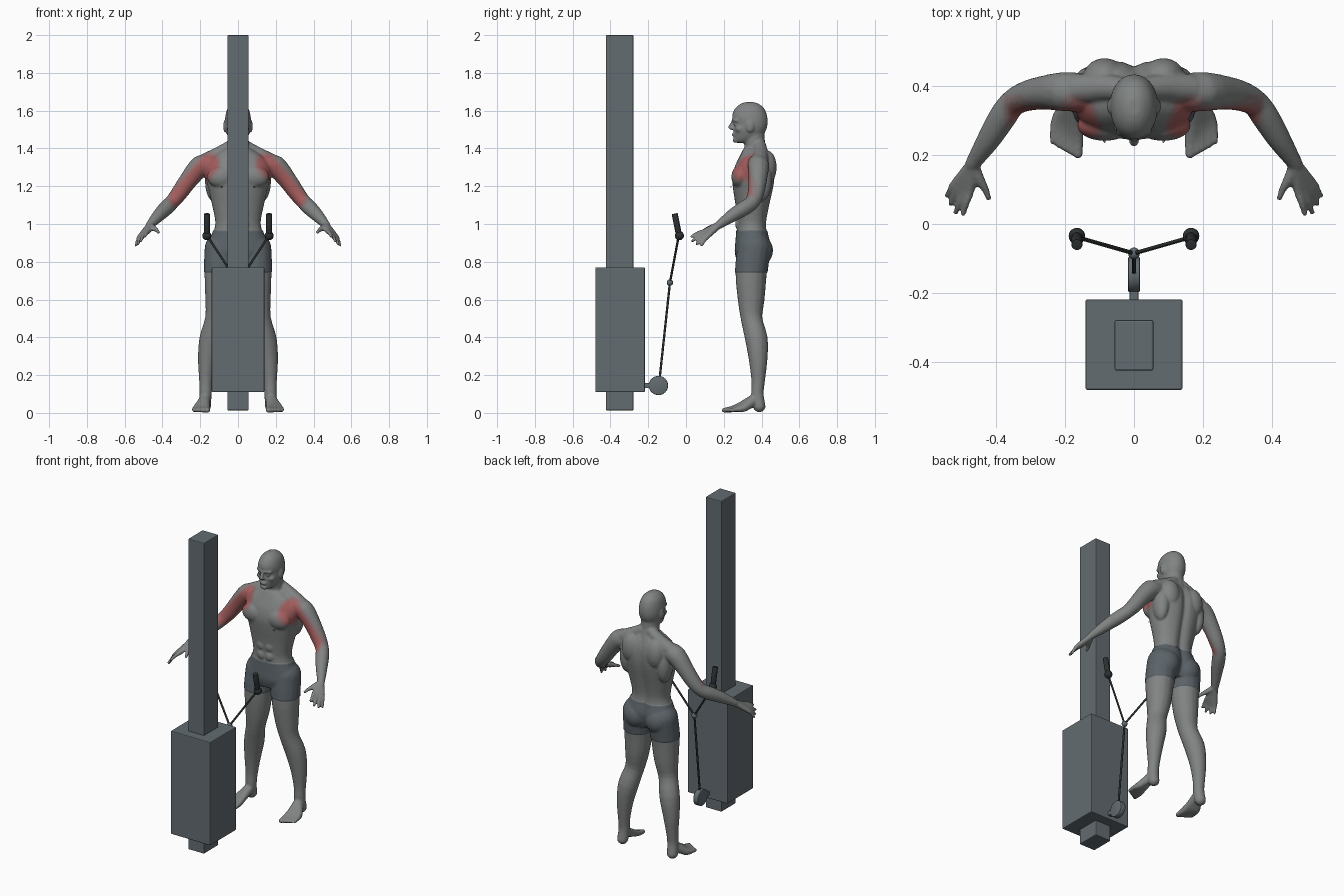
import bpy, bmesh, math
from mathutils import Vector

cube = bpy.data.objects.get("Cube")
if cube:
    bpy.data.objects.remove(cube, do_unlink=True)


def material(name, r, g, b):
    mat = bpy.data.materials.new(name)
    mat.use_nodes = True
    mat.diffuse_color = (r, g, b, 1)
    mat.node_tree.nodes["Principled BSDF"].inputs["Base Color"].default_value = (r, g, b, 1)
    return mat


skin = material("grey skin", .22, .23, .23)
cloth = material("shorts slate", .105, .125, .14)
red = material("muscle red", .36, .105, .105)
red_mid = material("soft red", .30, .14, .14)
red_faint = material("faint red", .25, .19, .19)
metal = material("machine slate", .125, .15, .165)
rubber = material("black rubber", .025, .03, .03)


def add_object(name, bm, *mats):
    bmesh.ops.recalc_face_normals(bm, faces=bm.faces[:])
    mesh = bpy.data.meshes.new(name)
    bm.to_mesh(mesh)
    bm.free()
    obj = bpy.data.objects.new(name, mesh)
    bpy.context.collection.objects.link(obj)
    for mat in mats:
        mesh.materials.append(mat)
    bpy.ops.object.select_all(action='DESELECT')
    obj.select_set(True)
    bpy.context.view_layer.objects.active = obj
    return obj


# ---------- machine ----------
def box(name, low, high, bevel):
    bm = bmesh.new()
    bmesh.ops.create_cube(bm, size=1)
    for v in bm.verts:
        v.co = [a + (c + .5) * (b - a) for a, b, c in zip(low, high, v.co)]
    bmesh.ops.bevel(bm, geom=bm.edges[:], offset=bevel, segments=2, profile=.5, affect='EDGES')
    return add_object(name, bm, metal)


def rod(name, start, end, radius, mat, sides=24, bevel=0):
    start, end = Vector(start), Vector(end)
    axis = end - start
    bm = bmesh.new()
    bmesh.ops.create_cone(bm, cap_ends=True, segments=sides, radius1=radius, radius2=radius,
                          depth=axis.length)
    if bevel:
        rim = [e for e in bm.edges if abs(e.verts[0].co.z - e.verts[1].co.z) < bevel]
        bmesh.ops.bevel(bm, geom=rim, offset=bevel, segments=2, profile=.5, affect='EDGES')
    turn = Vector((0, 0, 1)).rotation_difference(axis).to_matrix()
    for v in bm.verts:
        v.co = turn @ v.co + (start + end) / 2
    obj = add_object(name, bm, mat)
    bpy.ops.object.shade_smooth_by_angle(angle=math.radians(40))
    return obj


def sphere(name, centre, radius, mat):
    bm = bmesh.new()
    bmesh.ops.create_uvsphere(bm, u_segments=20, v_segments=12, radius=radius)
    bmesh.ops.translate(bm, vec=centre, verts=bm.verts[:])
    add_object(name, bm, mat)
    bpy.ops.object.shade_smooth_by_angle(angle=math.radians(40))


box("column", (-.056, -.424, .013), (.056, -.278, 2), .005)
box("weight_housing", (-.14, -.48, .11), (.14, -.218, .77), .005)
box("pulley_bracket", (-.013, -.225, .132), (.013, -.15, .158), .003)
rod("pulley_wheel", (-.017, -.146, .145), (.017, -.146, .145), .051, metal, 32, .004)
joint = (0, -.085, .69)
rod("main_cable", (0, -.143, .15), joint, .006, rubber, 12)
sphere("cable_joint", joint, .017, metal)
for side, word in ((1, "left"), (-1, "right")):
    rod(word + "_cable", joint, (side * .165, -.038, .94), .006, rubber, 12)
    rod(word + "_handle", (side * .165, -.036, .935), (side * .165, -.06, 1.055), .016, rubber, 20, .003)
    sphere(word + "_handle_ball", (side * .165, -.035, .938), .024, rubber)


# ---------- figure: overlapping volumes fused into one skin ----------
body = bmesh.new()
COUNT = 130
unit = []
for i in range(COUNT):
    h = 1 - 2 * (i + .5) / COUNT
    a = i * math.pi * (3 - math.sqrt(5))
    unit.append(Vector((math.sqrt(1 - h * h) * math.cos(a), math.sqrt(1 - h * h) * math.sin(a), h)))


def hull(points):
    verts = [body.verts.new(p) for p in points]
    out = bmesh.ops.convex_hull(body, input=verts)
    loose = [v for v in verts if v.is_valid and not v.link_faces]
    bmesh.ops.delete(body, geom=loose, context='VERTS')


def blob(centre, radii):
    hull([[c + r * u for c, r, u in zip(centre, radii, p)] for p in unit])


def spline(points, steps):
    result = []
    last = len(points) - 1
    for i in range(last):
        quad = [points[max(0, i - 1)], points[i], points[i + 1], points[min(last, i + 2)]]
        for k in range(steps):
            t = k / steps
            result.append([b + .5 * t * (c - a + t * (2 * a - 5 * b + 4 * c - d + t * (3 * (b - c) + d - a)))
                           for a, b, c, d in zip(*quad)])
    return result + [list(points[-1])]


def limb(*points, steps=3):
    """Rounded tube through points of x, y, z, radius."""
    path = spline(points, steps)
    for p, q in zip(path, path[1:]):
        hull([Vector(s[:3]) + s[3] * u for s in (p, q) for u in unit])


def loft(stations, power, groove=0):
    """Horizontal rings from z, front y, back y, half width."""
    sides, rings = 40, []
    for z, front, back, half in spline(stations, 3):
        ring = []
        for i in range(sides):
            a = math.tau * i / sides
            c, s = math.cos(a), math.sin(a)
            x = half * math.copysign(abs(c) ** (2 / power), c)
            y = (front + back) / 2 + (back - front) / 2 * math.copysign(abs(s) ** (2 / power), s)
            if s > 0:
                y -= groove * math.exp(-(x / .025) ** 2)
            ring.append(body.verts.new((x, y, z)))
        rings.append(ring)
    for low, high in zip(rings, rings[1:]):
        for i in range(sides):
            j = (i + 1) % sides
            body.faces.new((low[i], low[j], high[j], high[i]))
    body.faces.new(rings[0][::-1])
    body.faces.new(rings[-1])


# left arm, with trapezius and shoulder
limb((.03, .39, 1.415, .034), (.09, .395, 1.375, .04), (.16, .39, 1.335, .045))
limb((.15, .38, 1.315, .056), (.2, .383, 1.305, .057), (.26, .38, 1.235, .049), (.31, .37, 1.165, .044),
     (.35, .35, 1.115, .039), (.38, .31, 1.085, .04), (.42, .245, 1.045, .034), (.466, .175, .995, .022))
# left fingers, each running from the wrist, then the thumb
wrist = (.467, .172, .993, .019)
for knuckle, tip in (((.474, .098, .962), (.494, .03, .934)), ((.491, .098, .951), (.515, .034, .91)),
                     ((.507, .104, .941), (.53, .058, .895)), ((.52, .113, .933), (.54, .083, .888))):
    middle = [(a + b) / 2 for a, b in zip(knuckle, tip)]
    middle[2] += .005
    limb(wrist, (*knuckle, .0135), (*middle, .0105), (*tip, .0085), steps=2)
limb(wrist, (.445, .125, .977, .015), (.43, .1, .967, .011), (.421, .075, .956, .009), steps=2)

# left leg
limb((.088, .36, .87, .085), (.095, .345, .74, .083), (.102, .345, .61, .072), (.117, .347, .5, .057),
     (.145, .373, .39, .06), (.163, .382, .28, .049), (.17, .382, .17, .036), (.172, .378, .1, .033),
     (.176, .388, .036, .033))
# left foot and toes
for i in range(5):
    limb((.175, .36, .07, .03), (.17 + .011 * i, .29 + .005 * i, .036 - .002 * i, .022),
         (.163 + .017 * i, .24 + .008 * i, .019, .017 - .001 * i),
         (.162 + .018 * i, .202 + .009 * i, .014, .0135 - .001 * i), steps=2)

# paired muscles: chest, shoulder blade, side, buttock
blob((.085, .285, 1.25), (.08, .045, .06))
blob((.085, .43, 1.3), (.06, .05, .09))
blob((.13, .4, 1.23), (.045, .055, .11))
blob((.075, .395, .86), (.07, .062, .075))
blob((.085, .24, 1.197), (.007, .008, .007))
for z in (1.0, 1.06, 1.12):
    blob((.028, .274, z), (.026, .014, .028))
# paired face parts: brow, eye, cheek, ear
limb((.012, .249, 1.55, .009), (.045, .266, 1.548, .009), steps=1)
blob((.028, .261, 1.528), (.013, .009, .008))
blob((.04, .282, 1.503), (.02, .02, .018))
blob((.071, .34, 1.517), (.007, .02, .031))

# mirror the paired parts
twin = bmesh.ops.duplicate(body, geom=body.verts[:] + body.edges[:] + body.faces[:])
for item in twin["geom"]:
    if isinstance(item, bmesh.types.BMVert):
        item.co.x *= -1

# torso, neck and head
loft([(.8, .275, .42, .13), (.85, .262, .44, .16), (.9, .265, .445, .155), (.97, .27, .43, .126),
      (1.02, .27, .43, .121), (1.1, .262, .445, .137), (1.18, .25, .463, .155), (1.24, .245, .472, .17),
      (1.3, .257, .472, .175), (1.35, .28, .46, .145), (1.4, .305, .435, .07)], 2.3, .018)
limb((0, .38, 1.35, .062), (0, .365, 1.42, .056), (0, .36, 1.48, .055))
loft([(1.43, .262, .35, .026), (1.445, .254, .39, .043), (1.47, .254, .41, .057), (1.5, .252, .425, .066),
      (1.53, .256, .432, .069), (1.57, .244, .43, .067), (1.61, .259, .415, .056), (1.635, .287, .387, .035),
      (1.645, .315, .36, .016)], 2.1)
limb((0, .251, 1.545, .008), (0, .234, 1.512, .012), steps=2)
blob((0, .242, 1.506), (.018, .012, .008))
blob((0, .253, 1.473), (.023, .012, .009))
blob((0, .262, 1.443), (.024, .016, .014))

figure = add_object("figure", body, skin, cloth, red, red_mid, red_faint)
fuse = figure.modifiers.new("fuse", 'REMESH')
fuse.mode = 'VOXEL'
fuse.voxel_size = .006
soften = figure.modifiers.new("soften", 'SMOOTH')
soften.factor = .5
soften.iterations = 5
for name in ("fuse", "soften"):
    bpy.ops.object.modifier_apply(modifier=name)

# shorts with clean hems, and red fading over the front of the upper arms
HEM, WAIST = .742, .965
bm = bmesh.new()
bm.from_mesh(figure.data)
for level in (HEM, WAIST):
    bmesh.ops.bisect_plane(bm, geom=bm.verts[:] + bm.edges[:] + bm.faces[:],
                           plane_co=(0, 0, level), plane_no=(0, 0, 1))
start, end = Vector((.15, 1.32)), Vector((.31, 1.14))
for face in bm.faces:
    face.smooth = True
    face.material_index = 0
    c = face.calc_center_median()
    if HEM < c.z < WAIST and abs(c.x) < .25:
        face.material_index = 1
    elif c.z > 1.05 and abs(c.x) > .09:
        spot = Vector((abs(c.x), c.z))
        t = min(1, max(0, (spot - start).dot(end - start) / (end - start).length_squared))
        away = (spot - start.lerp(end, t)).length
        fade = max((away - .036) / .03, (c.y - .345) / .03)
        if fade < 1:
            face.material_index = 2 if fade < .2 else 3 if fade < .6 else 4
bm.normal_update()
for v in bm.verts:
    if all(f.material_index == 1 for f in v.link_faces):
        v.co += v.normal * .004
bm.to_mesh(figure.data)
bm.free()
